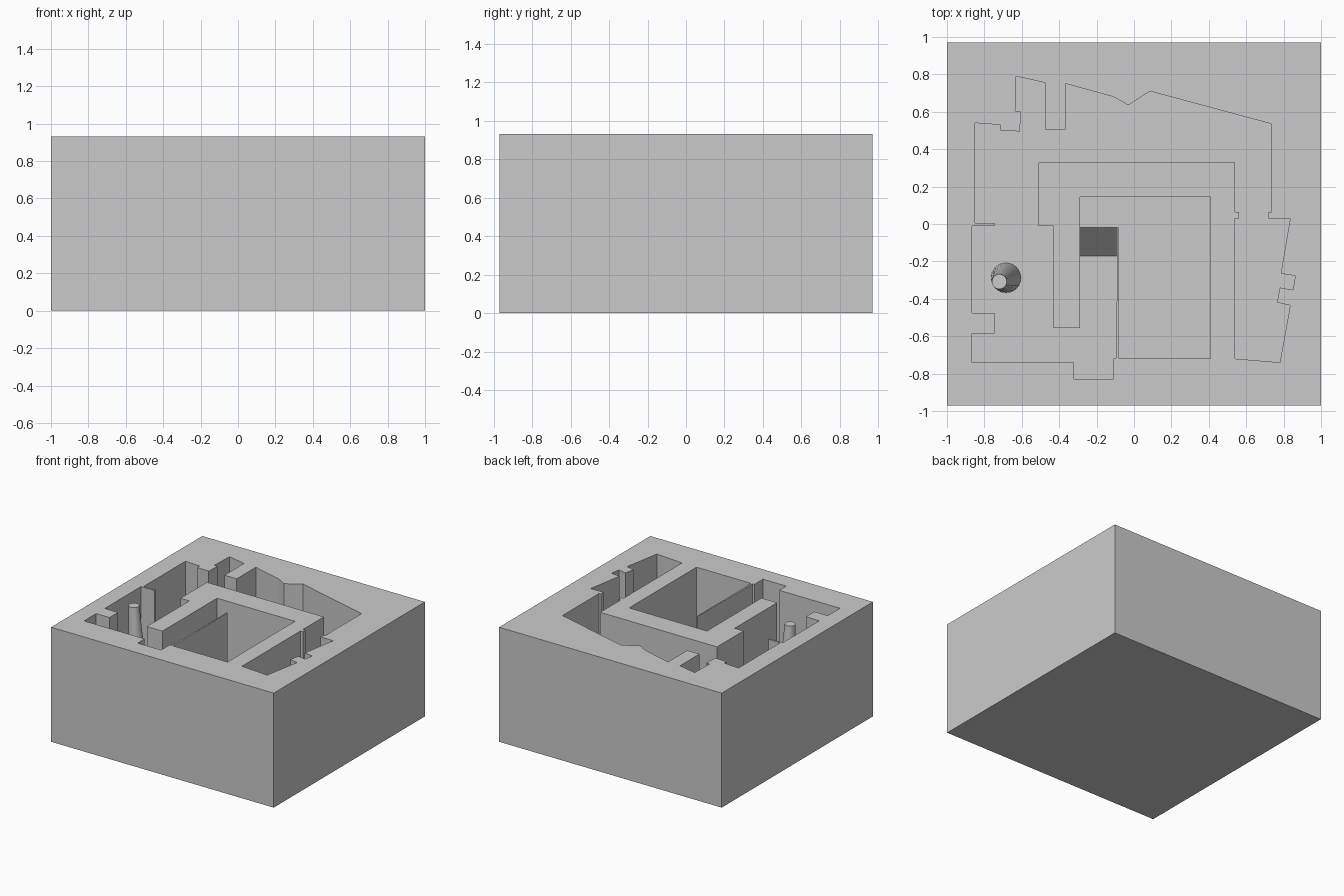
import bpy, bmesh
from mathutils import Vector

if "Cube" in bpy.data.objects:
    bpy.data.objects.remove(bpy.data.objects["Cube"])

TOP, FLOOR, ROOM_FLOOR = 0.93, 0.15, 0.315
HX, HY = 1.0, 0.97


def finish(bm, name):
    bmesh.ops.recalc_face_normals(bm, faces=bm.faces)
    me = bpy.data.meshes.new(name)
    bm.to_mesh(me)
    bm.free()
    ob = bpy.data.objects.new(name, me)
    bpy.context.collection.objects.link(ob)
    return ob


# Passage plan, from the right foot of the ramp round to its left foot
west = [(-.09, -.17), (-.095, -.72), (-.11, -.72), (-.11, -.83), (-.32, -.83),
        (-.32, -.74), (-.865, -.74), (-.865, -.585), (-.745, -.585),
        (-.745, -.475), (-.865, -.475), (-.865, -.01), (-.745, -.01),
        (-.745, .005), (-.85, .005), (-.85, .54), (-.715, .53), (-.715, .5),
        (-.61, .495), (-.605, .6), (-.635, .605)]
north = [(-.63, .79), (-.475, .755), (-.475, .505), (-.365, .505), (-.365, .75),
         (-.11, .68), (-.03, .635), (.085, .71), (.735, .535)]
east = [(.735, .065), (.72, .065), (.72, .03), (.835, .03), (.785, -.265),
        (.862, -.277), (.85, -.352), (.78, -.34), (.765, -.42), (.835, -.435),
        (.78, -.74), (.54, -.72), (.54, .03), (.562, .03), (.562, .065), (.54, .065)]
inner = [(.54, .33), (-.51, .33), (-.51, -.01), (-.43, -.01), (-.43, -.555),
         (-.29, -.555), (-.29, -.17)]
# Raised central room, from the left head of the ramp to its right head
room = [(-.29, -.02), (-.29, .145), (.41, .145), (.41, -.72), (-.08, -.72),
        (-.08, -.02), (-.09, -.02)]
passage = west + north + east + inner

# Block with the sunken passages
bm = bmesh.new()
low_p = [bm.verts.new((x, y, FLOOR)) for x, y in passage]
low_r = [bm.verts.new((x, y, ROOM_FLOOR)) for x, y in room]
low = low_p + low_r
rim = [bm.verts.new((v.co.x, v.co.y, TOP)) for v in low]
corners = [(-HX, -HY), (HX, -HY), (HX, HY), (-HX, HY)]
base = [bm.verts.new((x, y, 0)) for x, y in corners]
edge = [bm.verts.new((x, y, TOP)) for x, y in corners]


def walls(a, b):
    for i in range(len(a)):
        j = (i + 1) % len(a)
        bm.faces.new((a[i], a[j], b[j], b[i]))


walls(low, rim)
walls(base, edge)
bm.faces.new(base)
# Two floors and the ramp between them
floors = [bm.faces.new(low_p), bm.faces.new(low_r)]
bm.faces.new((low_p[-1], low_r[0], low_r[-1], low_p[0]))
bmesh.ops.triangulate(bm, faces=floors)
# Top surface around the opening
ring = [bm.edges.get((loop[i - 1], loop[i])) for loop in (rim, edge) for i in range(len(loop))]
bmesh.ops.triangle_fill(bm, edges=ring, use_beauty=True, normal=Vector((0, 0, 1)))
finish(bm, "carved_block")

# Leaning tapered pillar in the west passage
bm = bmesh.new()
bmesh.ops.create_cone(bm, cap_ends=True, segments=24, radius1=.08, radius2=.04,
                      depth=TOP - FLOOR)
for v in bm.verts:
    lean = Vector((-.72, -.308)) if v.co.z > 0 else Vector((-.685, -.288))
    v.co += Vector((lean.x, lean.y, (TOP + FLOOR) / 2))
pillar = finish(bm, "leaning_pillar")
bpy.context.view_layer.objects.active = pillar
pillar.select_set(True)
bpy.ops.object.shade_smooth_by_angle()
